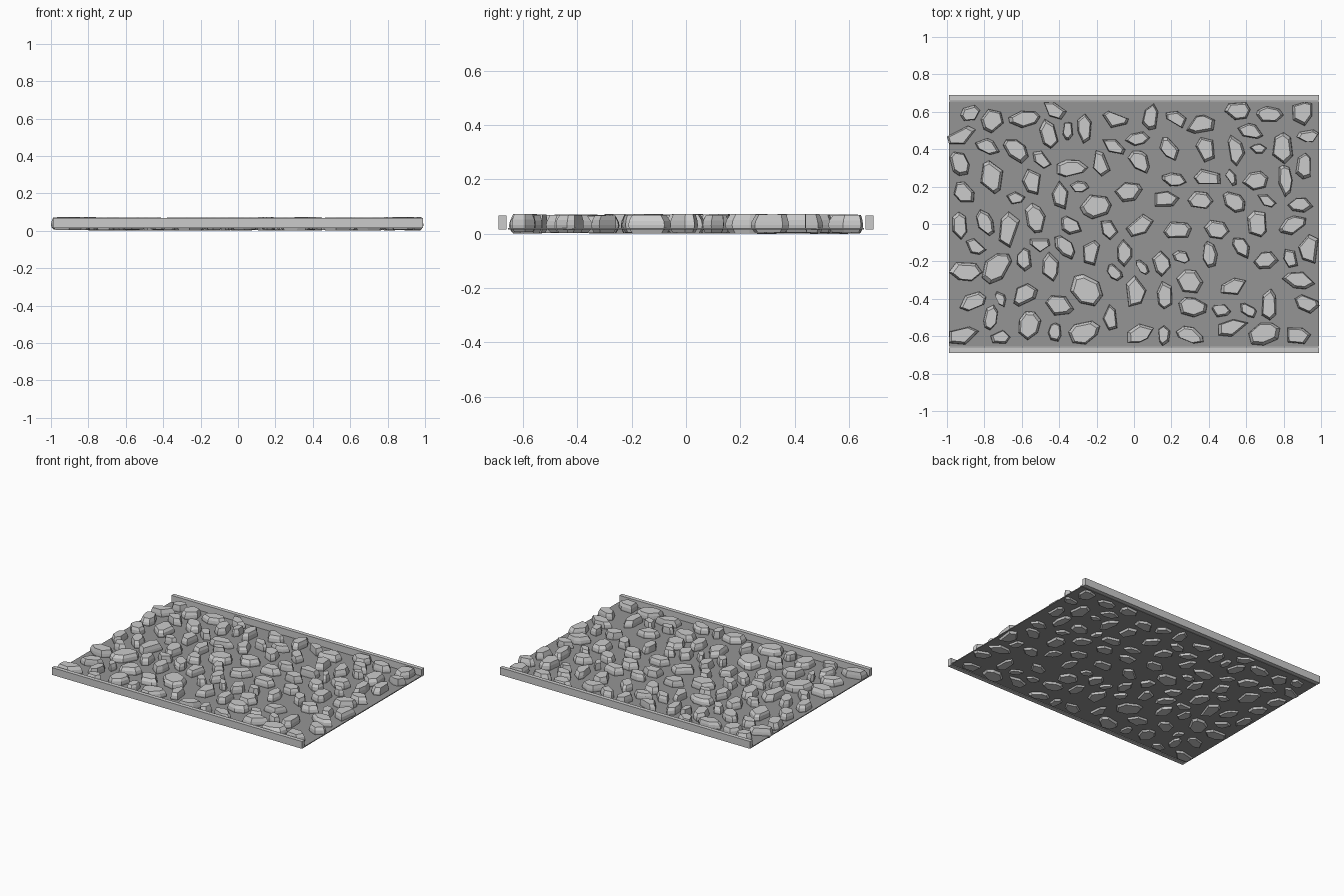
import bpy, bmesh, math, random
from mathutils import Vector, geometry

if "Cube" in bpy.data.objects:
    bpy.data.objects.remove(bpy.data.objects["Cube"])

random.seed(7)

def box(name, x, y0, y1, z0, z1):
    bpy.ops.mesh.primitive_cube_add(size=1, location=(0, (y0 + y1) / 2, (z0 + z1) / 2))
    o = bpy.context.object
    o.name = name
    o.scale = (2 * x, y1 - y0, z1 - z0)
    return o

# dark bed under the gravel
bed = box("gravel_bed", 0.99, -0.656, 0.656, 0.016, 0.022)
mat = bpy.data.materials.new("dark_earth")
mat.diffuse_color = (0.3, 0.3, 0.3, 1)
mat.use_nodes = True
mat.node_tree.nodes["Principled BSDF"].inputs["Base Color"].default_value = mat.diffuse_color
bed.data.materials.append(mat)

# edging strips
box("back_edging", 0.99, 0.661, 0.69, 0.015, 0.067)
box("front_edging", 0.99, -0.69, -0.661, 0.015, 0.067)

# larger stones: x, y, length, width, angle
BIG = [
    (-.76, .25, .18, .12, 90), (-.92, .47, .16, .09, 15), (-.76, .555, .13, .11, 45),
    (-.585, .56, .17, .09, 5), (-.43, .61, .13, .08, 150), (-.265, .51, .16, .075, 90),
    (-.33, .30, .17, .09, 5), (-.205, .095, .17, .13, 10), (-.9, -.255, .18, .10, 0),
    (-.735, -.23, .19, .13, 50), (-.67, -.03, .19, .10, 80), (-.255, -.35, .19, .15, 135),
    (.01, -.36, .17, .11, 85), (.165, -.38, .15, .08, 95), (-.56, -.54, .15, .12, 60),
    (-.91, -.6, .17, .09, 10), (-.26, -.58, .17, .12, 20), (.03, -.585, .16, .09, 30),
    (.3, -.31, .14, .12, 120), (.53, -.555, .17, .09, 10), (.70, -.585, .17, .12, 15),
    (.725, -.43, .17, .08, 85), (.935, -.135, .16, .11, 95), (.88, -.3, .18, .09, -5),
    (.795, .405, .17, .11, 90), (.55, .395, .17, .08, 100), (.81, .23, .17, .075, 95),
    (.355, .535, .16, .09, 10), (.65, .23, .14, .1, 20)]

def outline(x, y, length, width, deg):
    """Irregular convex polygon filling a turned length by width box."""
    n = random.choice((5, 6, 6, 7))
    pts = []
    for i in range(n):
        a = (i + random.uniform(-.28, .28)) * math.tau / n
        r = random.uniform(.88, 1.1)
        pts.append(Vector((math.cos(a) * r, math.sin(a) * r)))
    pts = [pts[i] for i in geometry.convex_hull_2d(pts)]
    for k, size in ((0, length), (1, width)):
        lo, hi = min(p[k] for p in pts), max(p[k] for p in pts)
        for p in pts:
            p[k] = ((p[k] - lo) / (hi - lo) - .5) * size
    t = math.radians(deg)
    c, s = math.cos(t), math.sin(t)
    return [Vector((max(-1, min(1, x + p.x * c - p.y * s)),
                    max(-.652, min(.652, y + p.x * s + p.y * c)))) for p in pts]

def dense(poly):
    return [a.lerp(b, k / 4) for a, b in zip(poly, poly[1:] + poly[:1]) for k in range(4)]

stones = []   # centre, reach, outline, sampled rim

def add(x, y, length, width, deg, gap):
    c, reach = Vector((x, y)), length / 2
    near = [s for s in stones if (s[0] - c).length < s[1] + reach + gap]
    if gap and any((s[0] - c).length < .085 for s in near):
        return False
    poly = outline(x, y, length, width, deg)
    rim = dense(poly)
    if gap and any((p - q).length < gap for s in near for p in rim for q in s[3]):
        return False
    stones.append((c, reach, poly, rim))
    return True

for b in BIG:
    add(*b, 0)

# scatter smaller stones into the gaps
for i in range(9000):
    if len(stones) >= 126:
        break
    f = max(0, 1 - i / 3500)
    length = random.uniform(.09, .12) + .045 * f
    width = length * random.uniform(.52, .72)
    add(random.uniform(-.94, .94), random.uniform(-.61, .61), length, width,
        random.choice((0, 15, 90, 100, 120, 135, 160)) + random.uniform(-15, 15), .024)

# loft each outline into a faceted, chamfered stone
bm = bmesh.new()
for c, reach, poly, rim in stones:
    tilt = Vector((random.uniform(-.006, .006), random.uniform(-.006, .006)))
    top = random.uniform(.066, .073)
    mid = random.uniform(.045, .052)
    rings = []
    for z, s in ((random.uniform(0, .006), .8), (.02, .97), (.032, 1), (mid, .96), (top, .8)):
        k = tilt * (1 if z > .04 else 0)
        rings.append([bm.verts.new((*(c + (p - c) * s + k * (1 - s) * 4), z)) for p in poly])
    n = len(poly)
    for lo, hi in zip(rings, rings[1:]):
        for i in range(n):
            j = (i + 1) % n
            bm.faces.new((lo[i], lo[j], hi[j], hi[i]))
    bm.faces.new(rings[-1])
    bm.faces.new(rings[0][::-1])
bmesh.ops.recalc_face_normals(bm, faces=bm.faces)
me = bpy.data.meshes.new("gravel_stones")
bm.to_mesh(me)
bm.free()
bpy.context.collection.objects.link(bpy.data.objects.new("gravel_stones", me))
